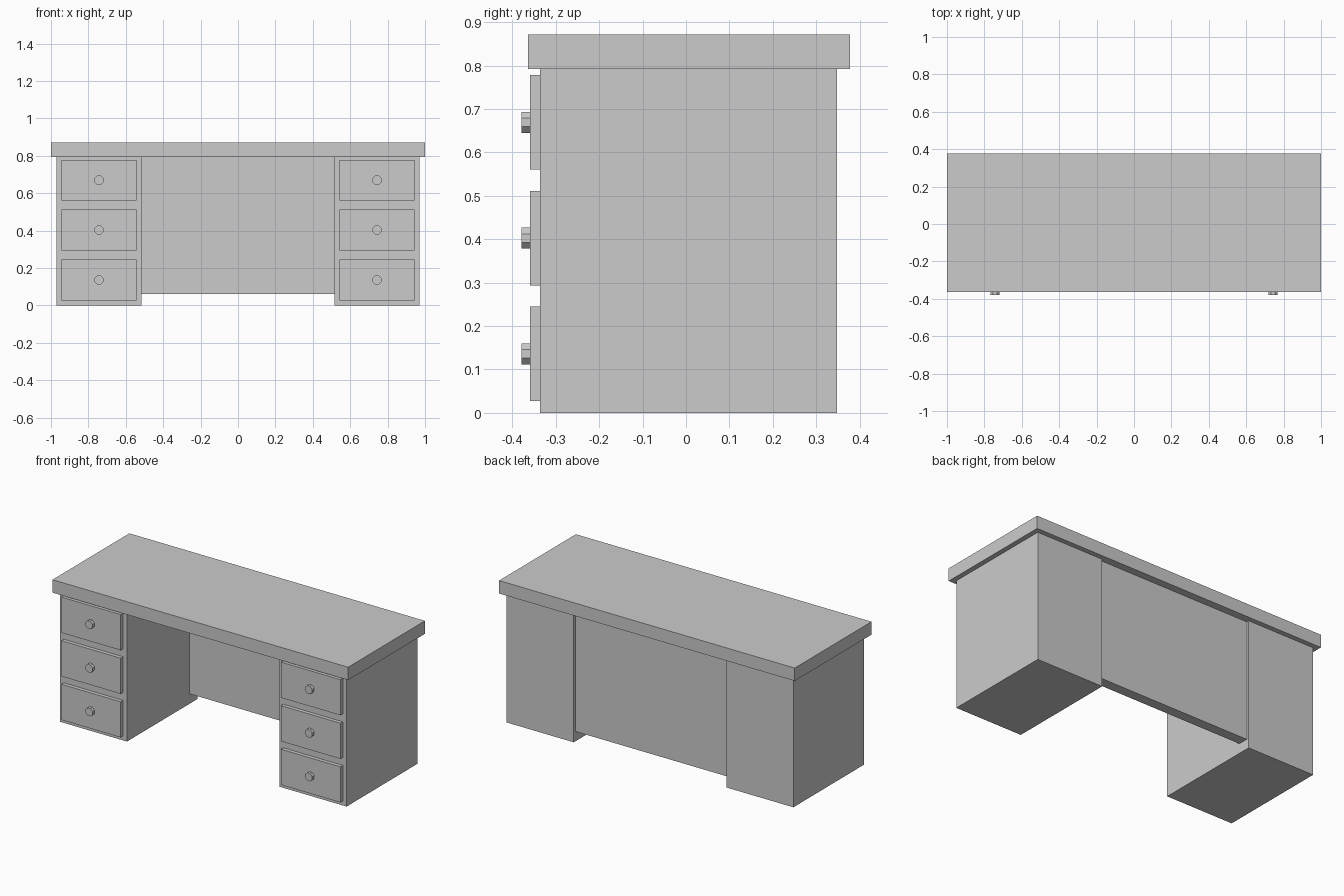
import bpy, math

if "Cube" in bpy.data.objects:
    bpy.data.objects.remove(bpy.data.objects["Cube"])


def box(name, x, y, z):
    """Box from (min, max) ranges on each axis."""
    bpy.ops.mesh.primitive_cube_add(size=1, location=[sum(r) / 2 for r in (x, y, z)])
    ob = bpy.context.object
    ob.name = name
    ob.scale = [r[1] - r[0] for r in (x, y, z)]
    bpy.ops.object.transform_apply(location=False, rotation=False, scale=True)
    return ob


def knob(name, x, z):
    """Eight-sided knob with flats facing up and down."""
    bpy.ops.mesh.primitive_cylinder_add(vertices=8, radius=0.026, depth=0.021,
                                        location=(x, -0.3685, z))
    ob = bpy.context.object
    ob.name = name
    ob.rotation_euler = (math.pi / 2, math.pi / 8, 0)
    bpy.ops.object.transform_apply(location=False, rotation=True, scale=False)
    return ob


# Desktop slab and rear modesty panel
box("desktop", (-1, 1), (-0.364, 0.378), (0.792, 0.871))
box("back_panel", (-0.516, 0.516), (0.27, 0.332), (0.06, 0.792))

# Two pedestals, each with three drawers and knobs
for side, s in (("left", -1), ("right", 1)):
    cx = s * 0.743
    box(f"{side}_pedestal", (cx - 0.227, cx + 0.227), (-0.336, 0.348), (0, 0.792))
    for i in range(3):
        z = 0.136 + i * 0.2665
        box(f"{side}_drawer_{i + 1}", (cx - 0.201, cx + 0.201),
            (-0.359, -0.336), (z - 0.109, z + 0.109))
        knob(f"{side}_knob_{i + 1}", cx, z)
